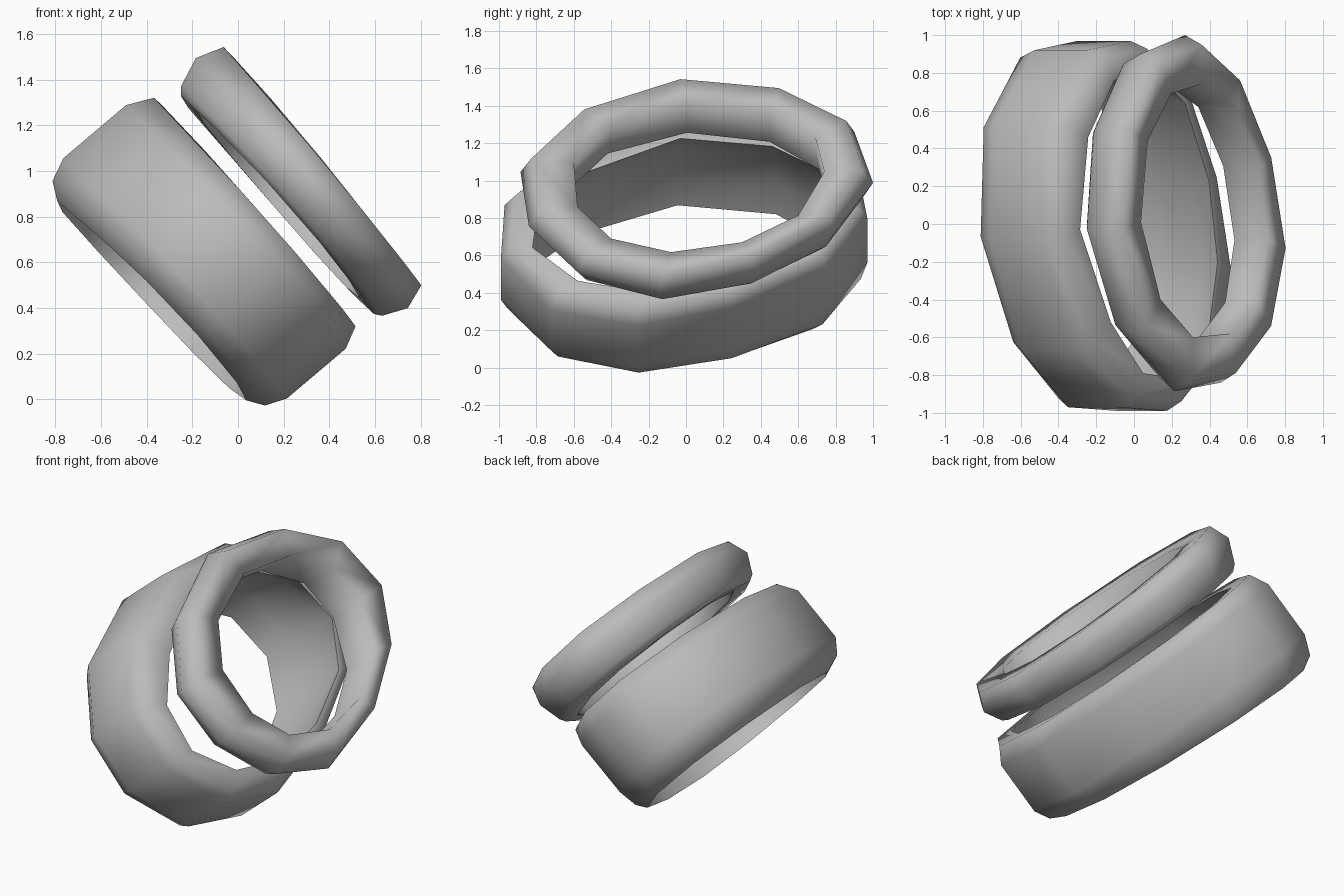
import bpy, bmesh
from mathutils import Vector

if "Cube" in bpy.data.objects:
    bpy.data.objects.remove(bpy.data.objects["Cube"])

ACROSS = Vector((0.646, 0, -0.763))   # down the slope of the tilted rings
SIDE = Vector((0, 1, 0))
AXIS = Vector((0.763, 0, 0.646))      # ring axis

grey = bpy.data.materials.new("plain_grey")
grey.diffuse_color = (0.5, 0.5, 0.5, 1)
grey.use_nodes = True
grey.node_tree.nodes["Principled BSDF"].inputs["Base Color"].default_value = grey.diffuse_color


def make_ring(name, inner, outer, centre, profile, sharp):
    """Skin a closed profile between an inner and an outer outline.
    Profile rows: blend inner to outer, height, tilt down-slope, tilt sideways."""
    bm = bmesh.new()
    sides = len(inner)
    loops = []
    for t, h, tilt_u, tilt_y in profile:
        loop = []
        for p, q in zip(inner, outer):
            u, y = Vector(p).lerp(Vector(q), t)
            n = h + tilt_u * (u - centre) + tilt_y * y + 0.02 * y * y
            loop.append(bm.verts.new(ACROSS * u + SIDE * y + AXIS * n))
        loops.append(loop)
    for i, a in enumerate(loops):
        b = loops[(i + 1) % len(loops)]
        for k in range(sides):
            j = (k + 1) % sides
            bm.faces.new((a[k], a[j], b[j], b[k])).smooth = True
    # crisp rims around the opening
    for i in sharp:
        for k in range(sides):
            bm.edges.get((loops[i][k], loops[i][(k + 1) % sides])).smooth = False
    bmesh.ops.recalc_face_normals(bm, faces=bm.faces)
    mesh = bpy.data.meshes.new(name)
    bm.to_mesh(mesh)
    bm.free()
    mesh.materials.append(grey)
    bpy.context.collection.objects.link(bpy.data.objects.new(name, mesh))


# narrow upper ring
narrow_inner = [(-.57, .74), (-.267, .60), (-.083, .30), (-.015, -.08),
                (-.107, -.40), (-.327, -.58), (-.633, -.60), (-.894, -.40),
                (-1.05, .01), (-1.0, .44), (-.815, .69)]
narrow_outer = [(-.58, 1.0), (-.25, .80), (.04, .365), (.175, -.14),
                (.04, -.575), (-.28, -.84), (-.66, -.885), (-1.03, -.58),
                (-1.26, -.04), (-1.19, .51), (-.94, .90)]
make_ring("narrow_ring", narrow_inner, narrow_outer, -0.53,
          [(0, .938, 0, 0), (.8, .942, -.01, 0), (1, .825, 0, 0),
           (.75, .705, .015, -.02), (.6, .68, .02, -.03),
           (.1, .685, .01, -.04)], (5,))

# wide lower ring, a hollow band that bulges in the middle
wide_inner = [(-.57, .83), (-.29, .64), (-.09, .23), (-.02, -.20),
              (-.10, -.58), (-.33, -.82), (-.63, -.79), (-.88, -.52),
              (-1.12, -.03), (-1.06, .46), (-.86, .76)]
wide_outer = [(-.62, .97), (-.27, .76), (0, .25), (.135, -.27),
              (.03, -.72), (-.33, -.99), (-.72, -.97), (-1.08, -.66),
              (-1.30, -.08), (-1.27, .53), (-.96, .92)]
make_ring("wide_ring", wide_inner, wide_outer, -0.585,
          [(0, .585, .02, 0), (.7, .585, .02, 0), (1, .48, .03, 0),
           (1, .13, .045, -.01), (.75, .03, .05, -.03),
           (.3, -.015, .05, -.04), (.5, .15, .03, 0),
           (.45, .43, .03, 0)], (0, 5))
